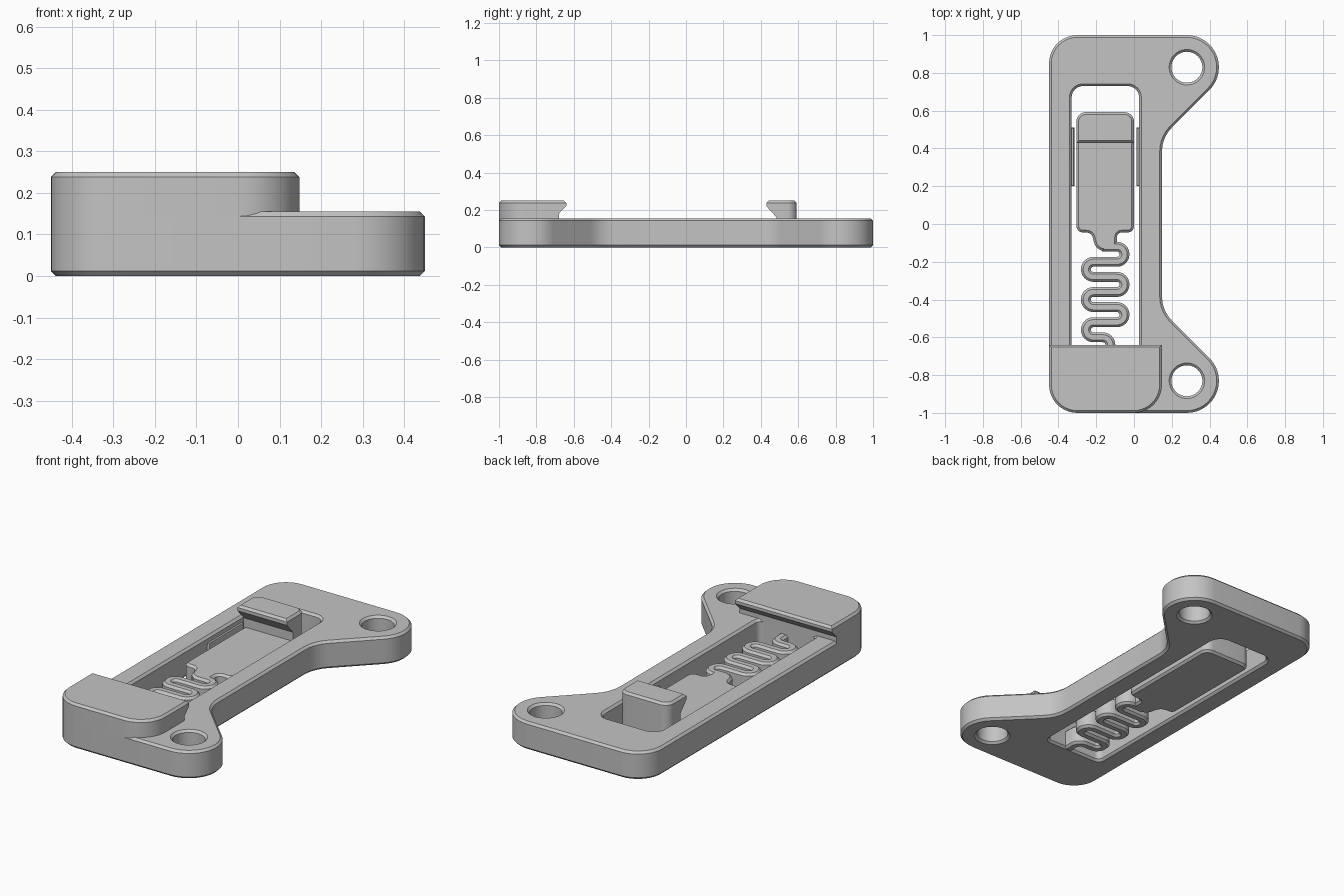
import bpy
import bmesh
import math
from mathutils import Vector

cube = bpy.data.objects.get("Cube")
if cube:
    bpy.data.objects.remove(cube, do_unlink=True)

GREY = (0.55, 0.55, 0.55, 1.0)
mat = bpy.data.materials.new("plain grey plastic")
mat.use_nodes = True
mat.diffuse_color = GREY
mat.node_tree.nodes["Principled BSDF"].inputs["Base Color"].default_value = GREY

CH = 0.012           # chamfer on all rims
PLATE_TOP = 0.155
SLIDE_TOP = 0.11
TOP = 0.25


def rounded(corners, closed=True, step=9):
    """Polyline through (x, y, radius) corners with each corner filleted."""
    out, n = [], len(corners)
    for i, (x, y, r) in enumerate(corners):
        p = Vector((x, y))
        if r == 0 or (not closed and i in (0, n - 1)):
            out.append(p)
            continue
        a = (Vector(corners[i - 1][:2]) - p).normalized()
        b = (Vector(corners[(i + 1) % n][:2]) - p).normalized()
        half = a.angle(b) / 2
        centre = p + (a + b).normalized() * (r / math.sin(half))
        start = p + a * (r / math.tan(half)) - centre
        end = p + b * (r / math.tan(half)) - centre
        turn = math.atan2(start.x * end.y - start.y * end.x, start.dot(end))
        k = max(2, round(abs(math.degrees(turn)) / step))
        for j in range(k + 1):
            t = turn * j / k
            out.append(centre + Vector((start.x * math.cos(t) - start.y * math.sin(t),
                                        start.x * math.sin(t) + start.y * math.cos(t))))
    clean = [p for i, p in enumerate(out) if i == 0 or (p - out[i - 1]).length > 1e-4]
    if closed and (clean[0] - clean[-1]).length < 1e-4:
        clean.pop()
    return clean


def circle(x, y, r, n=40):
    return [Vector((x + r * math.cos(2 * math.pi * i / n),
                    y + r * math.sin(2 * math.pi * i / n))) for i in range(n)]


def wind(loop, ccw):
    area = sum(p.cross(loop[(i + 1) % len(loop)]) for i, p in enumerate(loop))
    return loop if (area > 0) == ccw else loop[::-1]


def offset(loop, d, closed=True):
    """Move a polyline to its left by d with mitred corners."""
    out, n = [], len(loop)
    for i, p in enumerate(loop):
        u = p - loop[i - 1] if closed or i > 0 else loop[1] - p
        v = loop[(i + 1) % n] - p if closed or i < n - 1 else u
        nu = Vector((-u.y, u.x)).normalized()
        nv = Vector((-v.y, v.x)).normalized()
        out.append(p + (nu + nv) * (d / (1 + nu.dot(nv))))
    return out


def prism(name, outline, layers, holes=(), limit=None):
    """Stack of (z, inset, y_limit) layers; limit is min or max, trimming y."""
    bm = bmesh.new()
    caps = [[], []]
    loops = [wind(outline, True)] + [wind(h, False) for h in holes]
    for loop in loops:
        rings = []
        for z, inset, y_lim in layers:
            pts = offset(loop, inset)
            rings.append([bm.verts.new((p.x, limit(p.y, y_lim) if limit else p.y, z))
                          for p in pts])
        n = len(loop)
        for low, high in zip(rings, rings[1:]):
            for i in range(n):
                j = (i + 1) % n
                bm.faces.new((low[i], low[j], high[j], high[i]))
        for cap, ring in zip(caps, (rings[0], rings[-1])):
            cap += [bm.edges.get((ring[i], ring[(i + 1) % n])) for i in range(n)]
    for cap, normal in zip(caps, ((0, 0, -1), (0, 0, 1))):
        bmesh.ops.triangle_fill(bm, edges=cap, use_beauty=True, normal=normal)
    bmesh.ops.recalc_face_normals(bm, faces=bm.faces)
    mesh = bpy.data.meshes.new(name)
    bm.to_mesh(mesh)
    bm.free()
    mesh.materials.append(mat)
    ob = bpy.data.objects.new(name, mesh)
    bpy.context.scene.collection.objects.link(ob)
    bpy.ops.object.select_all(action='DESELECT')
    ob.select_set(True)
    bpy.context.view_layer.objects.active = ob
    bpy.ops.object.shade_smooth_by_angle(angle=math.radians(25))
    return ob


def chamfered(z0, z1):
    return [(z0, CH, 0), (z0 + CH, 0, 0), (z1 - CH, 0, 0), (z1, CH, 0)]


# Base plate: upper half of the outline, mirrored front to back
half = [(0.148, 0.458, 0.18), (0.69, 1, 0.17), (-0.45, 1, 0.15)]
plate = half + [(x, -y, r) for x, y, r in reversed(half)]
slot = [(-0.33, -0.68, 0.03), (0.027, -0.68, 0.03), (0.027, 0.73, 0.06), (-0.33, 0.73, 0.06)]
prism("base_plate", rounded(plate), chamfered(0, PLATE_TOP),
      [rounded(slot)] + [circle(0.28, s * 0.83, 0.082) for s in (1, -1)])

# Fixed jaw with an undercut lip facing the slot
jaw = [(-0.45, -1, 0.15), (0.148, -1, 0.15), (0.148, -0.64, 0), (-0.45, -0.64, 0)]
prism("fixed_jaw", rounded(jaw),
      [(0.13, 0, -0.68), (0.18, 0, -0.68), (0.222, 0, -0.64),
       (TOP - CH, 0, -0.64), (TOP, CH, -0.64 - CH)], limit=min)

# Sliding tongue with its neck
tongue = [(-0.305, 0.592, 0.05), (-0.305, -0.045, 0.035), (-0.225, -0.045, 0.035),
          (-0.2, -0.143, 0.06), (-0.1, -0.143, 0), (-0.09, -0.1, 0),
          (-0.09, -0.045, 0.025), (0, -0.045, 0.035), (0, 0.592, 0.05)]
prism("sliding_tongue", rounded(tongue), chamfered(0, SLIDE_TOP))

# Hooked catch at the end of the tongue
catch = [(-0.305, 0.43, 0), (0, 0.43, 0), (0, 0.592, 0.05), (-0.305, 0.592, 0.05)]
prism("catch", rounded(catch),
      [(0.08, 0, 0.485), (0.16, 0, 0.485), (0.22, 0, 0.43),
       (TOP - CH, 0, 0.43), (TOP, CH, 0.43 + CH)], limit=max)

# Serpentine spring between tongue and jaw
path = [(-0.17, -0.12, 0)]
for row in range(6):
    x = -0.05 if row % 2 == 0 else -0.255
    y = -0.12 - 0.08 * row
    path += [(x, y, 0.04), (x, y - 0.08, 0.04)]
path += [(-0.125, -0.6, 0.04), (-0.125, -0.7, 0)]
line = rounded(path, closed=False, step=15)
ribbon = offset(line, 0.026, False) + offset(line, -0.026, False)[::-1]
prism("spring", ribbon, chamfered(0, SLIDE_TOP))

# Small guide ribs on the slot walls
for side, x0 in (("right", -0.335), ("left", 0.012)):
    rib = [(x0, 0.2, 0), (x0 + 0.02, 0.2, 0), (x0 + 0.02, 0.51, 0), (x0, 0.51, 0)]
    prism(side + "_guide_rib", rounded(rib), [(0.04, 0.004, 0), (0.06, 0, 0), (0.1, 0, 0), (0.12, 0.004, 0)])
